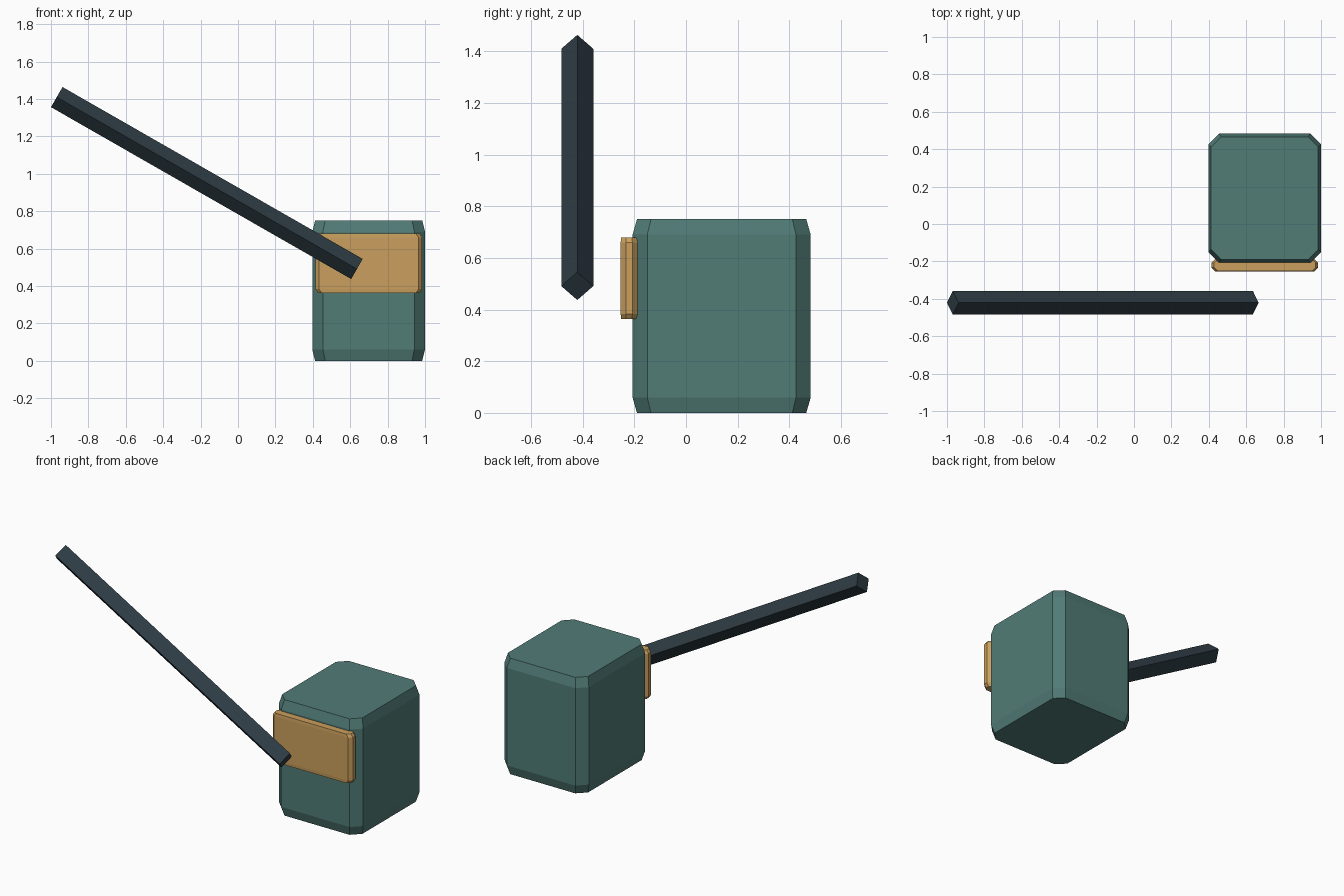
import bpy, bmesh, math
from mathutils import Vector, Matrix

if "Cube" in bpy.data.objects:
    bpy.data.objects.remove(bpy.data.objects["Cube"])


def material(name, rgb):
    m = bpy.data.materials.new(name)
    m.diffuse_color = (*rgb, 1)
    m.use_nodes = True
    m.node_tree.nodes["Principled BSDF"].inputs["Base Color"].default_value = m.diffuse_color
    return m


teal = material("teal", (0.082, 0.2, 0.182))
tan = material("tan", (0.6, 0.352, 0.112))
charcoal = material("charcoal", (0.027, 0.046, 0.058))


def finish(name, bm, mat):
    bmesh.ops.recalc_face_normals(bm, faces=bm.faces)
    me = bpy.data.meshes.new(name)
    bm.to_mesh(me)
    bm.free()
    me.materials.append(mat)
    ob = bpy.data.objects.new(name, me)
    bpy.context.collection.objects.link(ob)
    return ob


def chamfered_block(name, lo, hi, cut, rim, taper, mat):
    """Octagonal prism whose top and bottom rims are drawn in."""
    cx, cy = (lo[0] + hi[0]) / 2, (lo[1] + hi[1]) / 2
    hx, hy = (hi[0] - lo[0]) / 2, (hi[1] - lo[1]) / 2
    outline = [(hx, -hy + cut), (hx, hy - cut), (hx - cut, hy), (-hx + cut, hy),
               (-hx, hy - cut), (-hx, -hy + cut), (-hx + cut, -hy), (hx - cut, -hy)]
    levels = [(lo[2], taper), (lo[2] + rim, 1), (hi[2] - rim, 1), (hi[2], taper)]
    bm = bmesh.new()
    rings = [[bm.verts.new((cx + x * s, cy + y * s, z)) for x, y in outline]
             for z, s in levels]
    for a, b in zip(rings, rings[1:]):
        for i in range(8):
            j = (i + 1) % 8
            bm.faces.new((a[i], a[j], b[j], b[i]))
    bm.faces.new(rings[0][::-1])
    bm.faces.new(rings[-1])
    return finish(name, bm, mat)


# Main block and the plate on its front
chamfered_block("body", (0.397, -0.207, 0), (1.0, 0.483, 0.75), 0.057, 0.06, 0.95, teal)
chamfered_block("front_plate", (0.414, -0.253, 0.363), (0.985, -0.188, 0.68),
                0.02, 0.02, 0.95, tan)

# Slanted four-sided bar, set on edge
start, end = Vector((-0.969, -0.421, 1.41)), Vector((0.636, -0.421, 0.491))
bm = bmesh.new()
bmesh.ops.create_cone(bm, cap_ends=True, segments=4, radius1=0.062, radius2=0.062,
                      depth=(end - start).length)
# Put the corners on the local x and y axes
v = bm.verts[:][0].co
bmesh.ops.rotate(bm, verts=bm.verts, matrix=Matrix.Rotation(-math.atan2(v.y, v.x), 3, 'Z'))
tilt = math.atan2(end.x - start.x, end.z - start.z)
bmesh.ops.rotate(bm, verts=bm.verts, matrix=Matrix.Rotation(tilt, 3, 'Y'))
bmesh.ops.translate(bm, verts=bm.verts, vec=(start + end) / 2)
finish("bar", bm, charcoal)
